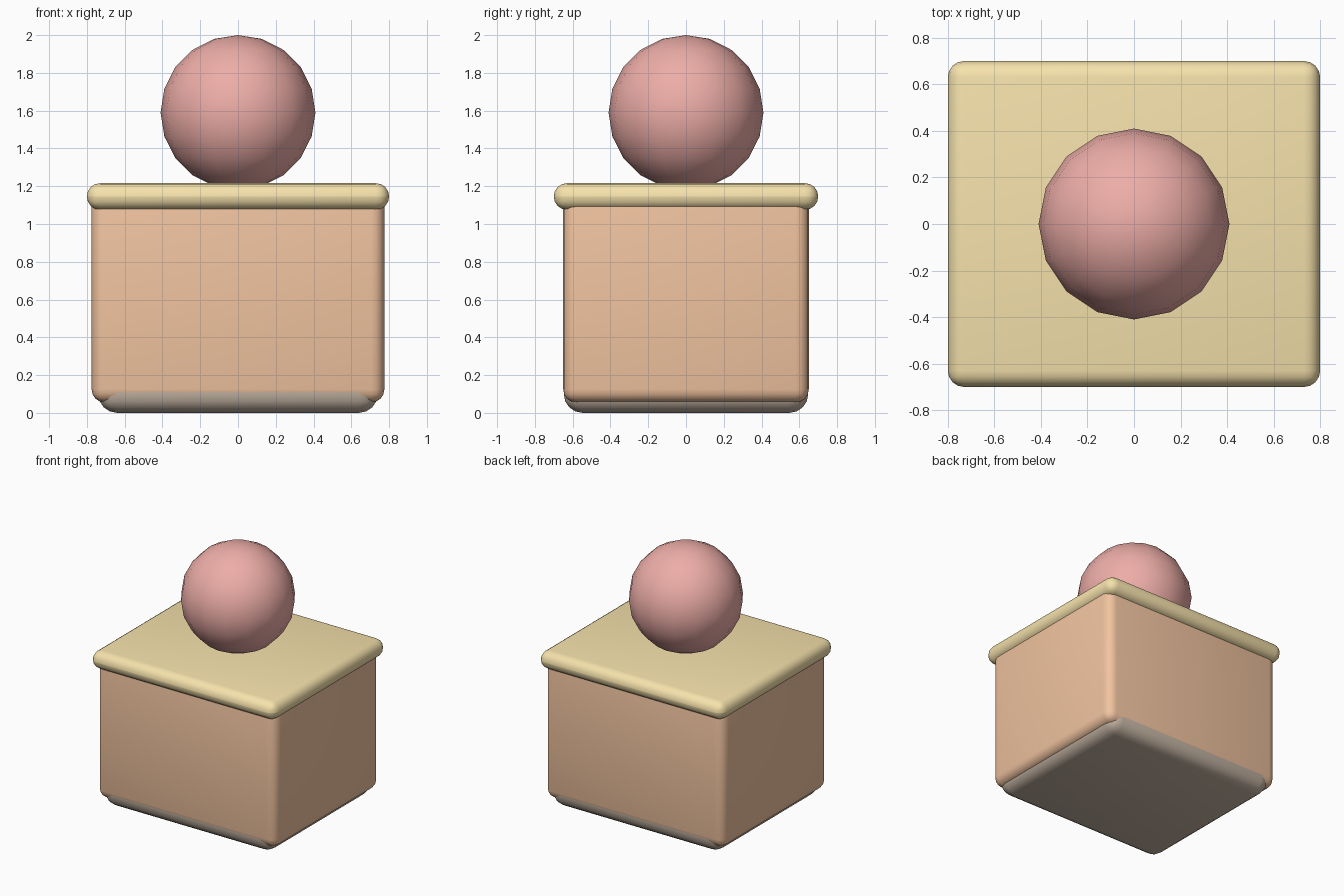
import bpy
from math import radians

if "Cube" in bpy.data.objects:
    bpy.data.objects.remove(bpy.data.objects["Cube"])


def finish(obj, name, colour):
    obj.name = name
    mat = bpy.data.materials.new(name + "_colour")
    mat.diffuse_color = (*colour, 1)
    mat.use_nodes = True
    mat.node_tree.nodes["Principled BSDF"].inputs["Base Color"].default_value = mat.diffuse_color
    obj.data.materials.append(mat)


def rounded_box(name, half_x, half_y, z0, z1, radius, colour, segments=4):
    bpy.ops.mesh.primitive_cube_add(size=1, location=(0, 0, (z0 + z1) / 2))
    obj = bpy.context.object
    obj.scale = (2 * half_x, 2 * half_y, z1 - z0)
    bpy.ops.object.transform_apply(location=False, rotation=False, scale=True)
    bevel = obj.modifiers.new("rounding", 'BEVEL')
    bevel.width = radius
    bevel.segments = segments
    bevel.limit_method = 'NONE'
    bpy.ops.object.modifier_apply(modifier=bevel.name)
    bpy.ops.object.shade_smooth_by_angle(angle=radians(40))
    finish(obj, name, colour)


# Base slab, mostly sunk into the body
rounded_box("base", 0.74, 0.647, 0.0, 0.24, 0.1, (0.56, 0.46, 0.37))

# Main box
rounded_box("body", 0.775, 0.65, 0.055, 1.16, 0.07, (0.88, 0.55, 0.35))

# Lid with fully rounded rim
rounded_box("lid", 0.80, 0.70, 1.075, 1.216, 0.07, (0.92, 0.76, 0.41))

# Ball resting on the lid
bpy.ops.mesh.primitive_uv_sphere_add(segments=16, ring_count=10, radius=0.41,
                                     location=(0, 0, 1.59))
ball = bpy.context.object
bpy.ops.object.shade_smooth()
finish(ball, "ball", (0.85, 0.42, 0.39))
